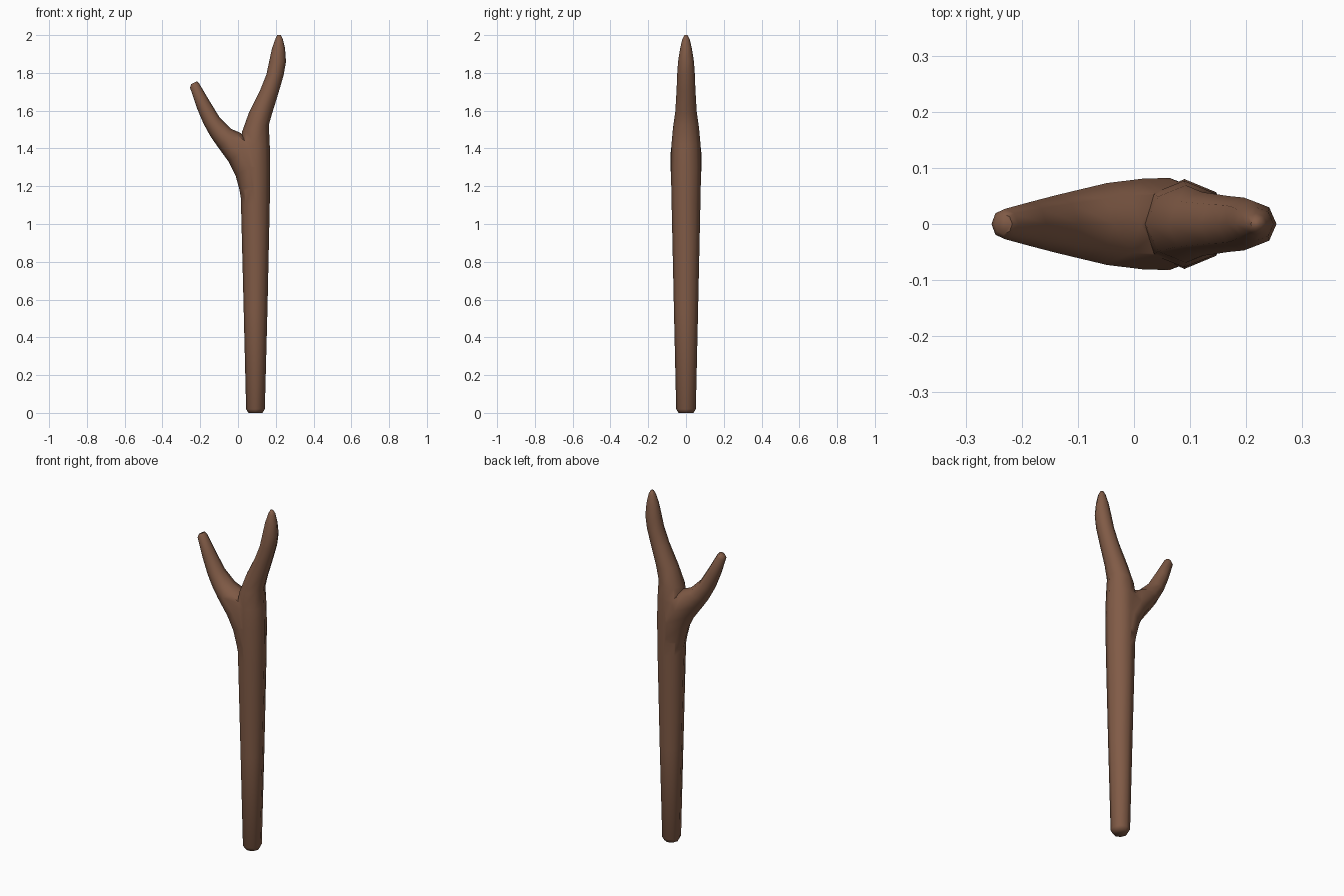
import bpy, bmesh, math
from mathutils import Vector

SIDES = 8

wood = bpy.data.materials.new("brown wood")
wood.diffuse_color = (0.22, 0.105, 0.062, 1)


def limb(name, rings):
    """Loft octagonal rings; each is (x, z) of both outline edges plus half depth in y."""
    bm = bmesh.new()
    loops = []
    for x1, z1, x2, z2, hy in rings:
        a, b = Vector((x1, 0, z1)), Vector((x2, 0, z2))
        mid, half = (a + b) / 2, (b - a) / 2
        loops.append([bm.verts.new(mid + half * math.cos(t) + Vector((0, hy * math.sin(t), 0)))
                      for t in (2 * math.pi * i / SIDES for i in range(SIDES))])
    for lo, hi in zip(loops, loops[1:]):
        for i in range(SIDES):
            j = (i + 1) % SIDES
            bm.faces.new((lo[i], lo[j], hi[j], hi[i]))
    bm.faces.new(loops[0][::-1])
    bm.faces.new(loops[-1])
    bmesh.ops.recalc_face_normals(bm, faces=bm.faces)
    me = bpy.data.meshes.new(name)
    bm.to_mesh(me)
    bm.free()
    me.materials.append(wood)
    ob = bpy.data.objects.new(name, me)
    bpy.context.collection.objects.link(ob)
    return ob


# Shaft running up into the taller, right-hand prong
staff = limb("forked_staff", [
    (0.055, 0.0, 0.130, 0.0, 0.040),
    (0.043, 0.02, 0.142, 0.02, 0.052),
    (0.030, 0.55, 0.156, 0.55, 0.064),
    (0.016, 1.10, 0.168, 1.10, 0.076),
    (0.010, 1.30, 0.170, 1.30, 0.080),
    (0.010, 1.42, 0.168, 1.42, 0.077),
    (0.022, 1.49, 0.163, 1.525, 0.069),
    (0.060, 1.595, 0.182, 1.59, 0.057),
    (0.118, 1.71, 0.216, 1.70, 0.050),
    (0.150, 1.79, 0.242, 1.79, 0.047),
    (0.165, 1.86, 0.254, 1.86, 0.042),
    (0.180, 1.93, 0.249, 1.93, 0.031),
    (0.198, 1.98, 0.237, 1.98, 0.019),
    (0.208, 2.0, 0.226, 2.0, 0.008),
])

# Shorter, left-hand prong, flaring out of the shaft
prong = limb("side_prong", [
    (0.025, 1.08, 0.140, 1.10, 0.060),
    (0.008, 1.18, 0.150, 1.22, 0.076),
    (-0.013, 1.257, 0.140, 1.34, 0.082),
    (-0.050, 1.33, 0.085, 1.43, 0.081),
    (-0.108, 1.41, 0.012, 1.483, 0.073),
    (-0.145, 1.463, -0.035, 1.503, 0.063),
    (-0.182, 1.53, -0.098, 1.565, 0.051),
    (-0.216, 1.61, -0.156, 1.66, 0.039),
    (-0.254, 1.722, -0.206, 1.745, 0.027),
    (-0.248, 1.74, -0.217, 1.756, 0.018),
])

# Merge both limbs into one piece of wood
mod = staff.modifiers.new("join", 'BOOLEAN')
mod.operation = 'UNION'
mod.solver = 'EXACT'
mod.object = prong
bpy.context.view_layer.objects.active = staff
staff.select_set(True)
prong.select_set(False)
bpy.ops.object.modifier_apply(modifier=mod.name)
bpy.data.objects.remove(prong)
bpy.ops.object.shade_smooth_by_angle(angle=math.radians(65))
